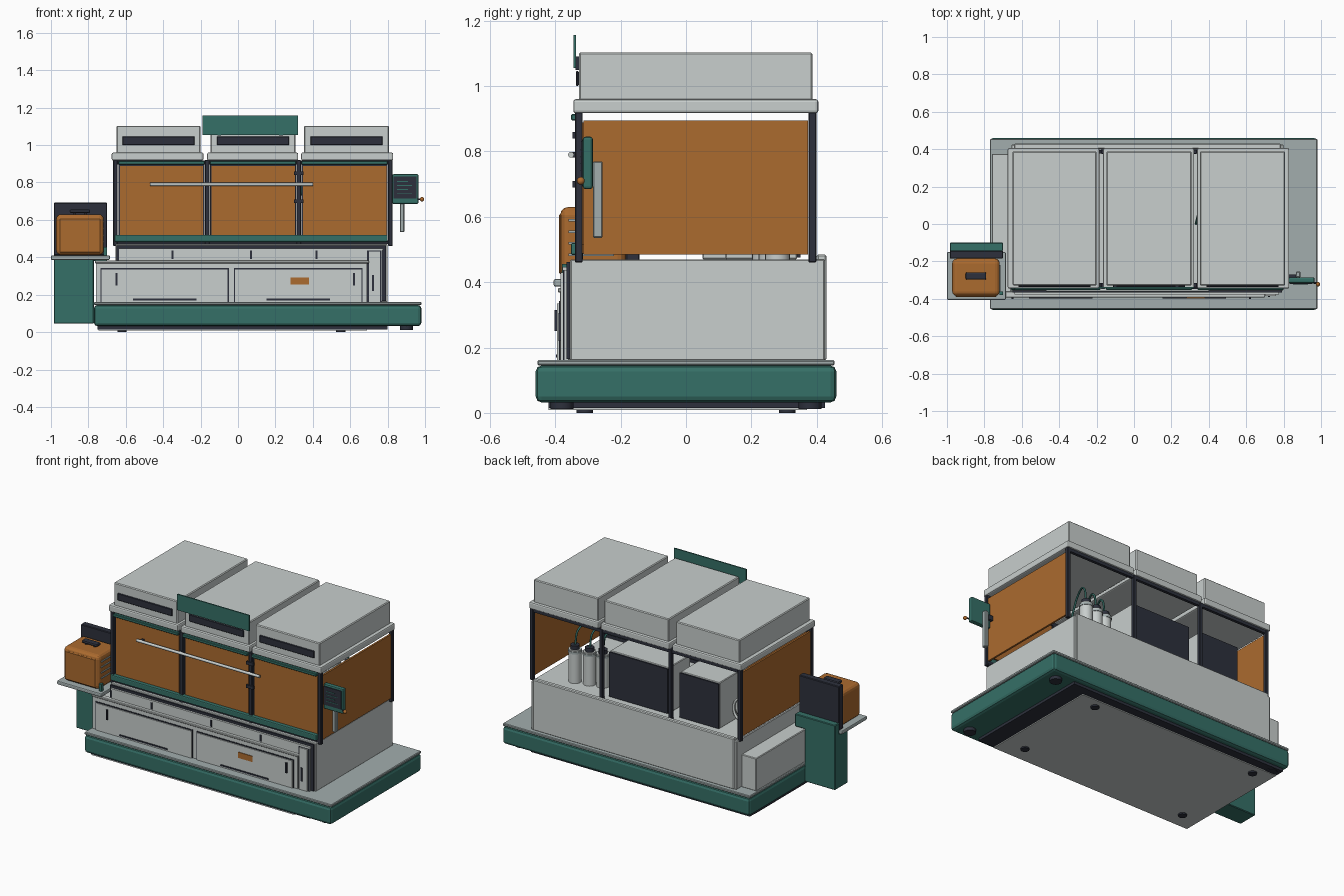
import bpy, bmesh, math
from mathutils import Vector


def material(name, rgb):
    m = bpy.data.materials.new(name)
    m.diffuse_color = (*rgb, 1)
    return m


LIGHT = material("light grey", (0.58, 0.62, 0.61))
GREY = material("mid grey", (0.36, 0.42, 0.42))
TEAL = material("teal", (0.036, 0.16, 0.135))
ORANGE = material("amber", (0.41, 0.145, 0.028))
DARK = material("charcoal", (0.026, 0.030, 0.045))


def finish(name, bm, mat, smooth=False):
    me = bpy.data.meshes.new(name)
    bm.to_mesh(me)
    bm.free()
    ob = bpy.data.objects.new(name, me)
    bpy.context.collection.objects.link(ob)
    me.materials.append(mat)
    if smooth:
        for p in me.polygons:
            p.use_smooth = len(p.vertices) == 4
    return ob


def box(name, x, y, z, mat, bevel=0.0, seg=2):
    """Box from (min, max) ranges, with optional rounded edges."""
    bm = bmesh.new()
    bmesh.ops.create_cube(bm, size=1)
    for v in bm.verts:
        v.co = Vector([r[0] if c < 0 else r[1] for c, r in zip(v.co, (x, y, z))])
    if bevel:
        bmesh.ops.bevel(bm, geom=bm.edges[:], offset=bevel, segments=seg,
                        profile=0.5, affect='EDGES')
    return finish(name, bm, mat)


def cyl(name, c, r, length, mat, axis='Z', sides=20):
    bm = bmesh.new()
    bmesh.ops.create_cone(bm, cap_ends=True, segments=sides, radius1=r, radius2=r, depth=length)
    ob = finish(name, bm, mat, True)
    ob.location = c
    if axis == 'X':
        ob.rotation_euler = (0, math.pi / 2, 0)
    return ob


def tube(name, pts, r, mat, cyclic=False):
    cu = bpy.data.curves.new(name, 'CURVE')
    cu.dimensions = '3D'
    cu.bevel_depth = r
    cu.bevel_resolution = 2
    cu.resolution_u = 6
    sp = cu.splines.new('BEZIER')
    sp.bezier_points.add(len(pts) - 1)
    for b, p in zip(sp.bezier_points, pts):
        b.co = p
        b.handle_left_type = b.handle_right_type = 'AUTO'
    sp.use_cyclic_u = cyclic
    ob = bpy.data.objects.new(name, cu)
    bpy.context.collection.objects.link(ob)
    cu.materials.append(mat)
    return ob


# Base platform, underside and feet
box("base_plinth", (-0.77, 0.98), (-0.46, 0.46), (0.032, 0.145), TEAL, 0.018)
box("base_deck", (-0.77, 0.98), (-0.455, 0.455), (0.145, 0.162), GREY, 0.004, 1)
box("base_recess", (-0.75, 0.80), (-0.42, 0.425), (0.015, 0.034), DARK)
box("underside_panel", (-0.745, 0.69), (-0.42, 0.37), (0.009, 0.016), LIGHT)
for x in (-0.62, 0.55):
    for y in (-0.31, 0.31):
        cyl("panel_foot", (x, y, 0.006), 0.025, 0.012, DARK)
for x in (-0.70, 0.90):
    for y in (-0.38, 0.38):
        cyl("corner_foot", (x, y, 0.023), 0.035, 0.022, DARK)

# Main lower cabinet
box("lower_cabinet", (-0.655, 0.80), (-0.355, 0.425), (0.16, 0.47), LIGHT, 0.004, 1)
box("cabinet_back_panel", (-0.64, 0.785), (0.40, 0.43), (0.16, 0.485), LIGHT, 0.005, 1)
box("cabinet_front_gasket", (-0.65, 0.79), (-0.365, -0.35), (0.165, 0.462), DARK)
box("cabinet_fascia", (-0.635, 0.77), (-0.372, -0.36), (0.16, 0.44), LIGHT)
for x in (-0.35, 0.07, 0.42):
    box("fascia_divider", (x - 0.006, x + 0.006), (-0.376, -0.37), (0.39, 0.44), DARK)
box("fascia_lip", (-0.64, 0.775), (-0.378, -0.36), (0.435, 0.447), LIGHT)

# Drawer block in front and at the left
box("side_drawer_block", (-0.76, -0.655), (-0.37, 0.375), (0.16, 0.37), LIGHT, 0.004, 1)
box("drawer_block", (-0.76, 0.69), (-0.385, -0.36), (0.16, 0.372), LIGHT)
box("drawer_block_lip", (-0.765, 0.70), (-0.392, -0.36), (0.368, 0.382), LIGHT, 0.003, 1)
for x0, x1, hx in ((-0.73, -0.055, -0.65), (-0.015, 0.66, 0.62)):
    box("drawer_gap", (x0 - 0.006, x1 + 0.006), (-0.388, -0.38), (0.162, 0.342), DARK)
    box("drawer_front", (x0, x1), (-0.394, -0.38), (0.162, 0.335), LIGHT)
    box("drawer_pull", (hx - 0.005, hx + 0.005), (-0.402, -0.39), (0.25, 0.315), DARK)
    mid = (x0 + x1) / 2
    box("drawer_slot", (mid - 0.17, mid + 0.17), (-0.398, -0.39), (0.17, 0.179), DARK)
box("drawer_tag", (0.28, 0.38), (-0.398, -0.39), (0.255, 0.292), ORANGE)
box("narrow_door_gap", (0.69, 0.768), (-0.376, -0.37), (0.16, 0.436), DARK)
box("narrow_door", (0.70, 0.758), (-0.384, -0.37), (0.16, 0.43), LIGHT)
box("narrow_door_pull", (0.716, 0.726), (-0.39, -0.38), (0.22, 0.305), DARK)

# Enclosure frame: posts and header rails
for x in (-0.655, -0.165, 0.325, 0.815):
    for y in (-0.328, 0.387):
        box("frame_post", (x - 0.012, x + 0.012), (y - 0.012, y + 0.012), (0.46, 0.92), DARK, 0.003, 1)
for y in (-0.325, 0.387):
    box("header_rail", (-0.655, 0.815), (y - 0.009, y + 0.009), (0.897, 0.918), DARK)
box("front_sill_rail", (-0.655, 0.815), (-0.335, -0.315), (0.47, 0.49), DARK)

# Amber panes on the front and both ends, open at the back
for x0, x1 in ((-0.64, -0.18), (-0.15, 0.31), (0.34, 0.80)):
    box("pane_frame", (x0, x1), (-0.324, -0.318), (0.49, 0.90), DARK)
    box("front_pane", (x0 + 0.008, x1 - 0.006), (-0.329, -0.310), (0.515, 0.888), ORANGE)
    box("pane_top_trim", (x0, x1), (-0.352, -0.33), (0.895, 0.914), TEAL, 0.003, 1)
box("front_bottom_trim", (-0.66, 0.80), (-0.352, -0.318), (0.483, 0.52), TEAL, 0.006)
for x in (-0.655, 0.815):
    box("end_pane", (x - 0.006, x + 0.006), (-0.313, 0.374), (0.485, 0.895), ORANGE)
cyl("front_handle_bar", (-0.035, -0.352, 0.79), 0.009, 0.87, LIGHT, 'X', 12)
for x in (-0.44, -0.165, 0.325):
    box("handle_bracket", (x - 0.008, x + 0.008), (-0.348, -0.32), (0.782, 0.798), DARK)
for z in (0.70, 0.85):
    box("door_latch", (0.30, 0.35), (-0.347, -0.335), (z - 0.01, z + 0.01), DARK)

# Roof modules with dark vents
for x0, x1, b0, b1 in ((-0.675, -0.185, -0.65, -0.20), (-0.165, 0.322, -0.148, 0.308),
                       (0.338, 0.83, 0.352, 0.808)):
    box("roof_tray", (x0, x1), (-0.345, 0.405), (0.917, 0.96), LIGHT, 0.008)
    box("roof_box", (b0, b1), (-0.328, 0.387), (0.955, 1.103), LIGHT, 0.005, 1)
    mid = (b0 + b1) / 2
    box("roof_vent", (mid - 0.193, mid + 0.193), (-0.337, -0.328), (1.0, 1.046), DARK, 0.003, 1)
box("sign_board", (-0.19, 0.32), (-0.344, -0.336), (1.055, 1.157), TEAL)
for x in (-0.10, 0.23):
    box("sign_bracket", (x - 0.01, x + 0.01), (-0.338, -0.326), (1.05, 1.09), DARK)

# Control display on the right
box("display_housing", (0.825, 0.965), (-0.316, -0.285), (0.685, 0.845), TEAL, 0.008)
box("display_screen", (0.832, 0.955), (-0.321, -0.314), (0.715, 0.832), DARK)
for i in range(4):
    box("display_line", (0.85, 0.93 - 0.02 * (i % 2)), (-0.323, -0.32),
        (0.74 + i * 0.021, 0.744 + i * 0.021), TEAL)
box("display_arm", (0.865, 0.89), (-0.285, -0.255), (0.535, 0.77), GREY, 0.004, 1)
box("display_mount", (0.815, 0.88), (-0.29, -0.27), (0.73, 0.76), DARK)
cyl("button_stem", (0.97, -0.315, 0.71), 0.005, 0.02, DARK, 'X', 10)
bm = bmesh.new()
bmesh.ops.create_uvsphere(bm, u_segments=14, v_segments=8, radius=0.012)
finish("orange_button", bm, ORANGE, True).location = (0.984, -0.322, 0.71)

# Side station on the left: post, shelf, backboard and amber canister
box("station_post", (-0.985, -0.77), (-0.23, -0.10), (0.045, 0.39), TEAL, 0.004, 1)
box("station_back", (-0.985, -0.70), (-0.145, -0.10), (0.38, 0.46), TEAL, 0.004, 1)
box("station_shelf", (-1.0, -0.685), (-0.405, -0.15), (0.386, 0.41), GREY, 0.006)
box("station_backboard", (-0.985, -0.70), (-0.185, -0.142), (0.41, 0.692), DARK, 0.004, 1)
box("canister", (-0.972, -0.718), (-0.385, -0.185), (0.412, 0.63), ORANGE, 0.025, 3)
box("canister_front", (-0.955, -0.735), (-0.389, -0.38), (0.425, 0.608), ORANGE, 0.004, 1)
box("canister_handle", (-0.90, -0.79), (-0.298, -0.258), (0.637, 0.656), DARK, 0.008)
for x in (-0.875, -0.815):
    box("handle_stub", (x - 0.008, x + 0.008), (-0.288, -0.268), (0.625, 0.642), DARK)
for i in range(4):
    z = 0.48 + i * 0.035
    box("canister_louver", (-0.72, -0.713), (-0.36, -0.22), (z, z + 0.008), GREY)
box("station_clip", (-0.72, -0.70), (-0.38, -0.36), (0.41, 0.455), TEAL)

# Inside the enclosure: cylinders with caps and hoses
for i, x in enumerate((0.59, 0.50, 0.42)):
    y = 0.28 - 0.02 * i
    cyl("tank", (x, y, 0.575), 0.038, 0.21, LIGHT)
    cyl("tank_collar", (x, y, 0.665), 0.041, 0.014, GREY)
    cyl("tank_cap", (x, y, 0.69), 0.027, 0.03, DARK)
    tube("tank_hose", [(x, y, 0.70), (x - 0.01, y - 0.03, 0.80),
                       (x - 0.06, y - 0.14, 0.83), (x - 0.09, y - 0.24, 0.72)], 0.006, TEAL)

# Equipment cabinets with dark rear panels, and a coiled cable
for x0, x1, y0 in ((-0.115, 0.30, 0.12), (-0.475, -0.20, 0.05)):
    box("instrument_body", (x0, x1), (y0, 0.34), (0.47, 0.765), LIGHT, 0.004, 1)
    box("instrument_rear", (x0, x1), (0.34, 0.35), (0.475, 0.76), DARK)
for k in range(2):
    pts = [(-0.55 + 0.065 * math.cos(a), 0.18 + 0.03 * k, 0.56 + 0.075 * math.sin(a))
           for a in (i * math.pi / 4 for i in range(8))]
    tube("cable_coil", pts, 0.008, LIGHT, True)
